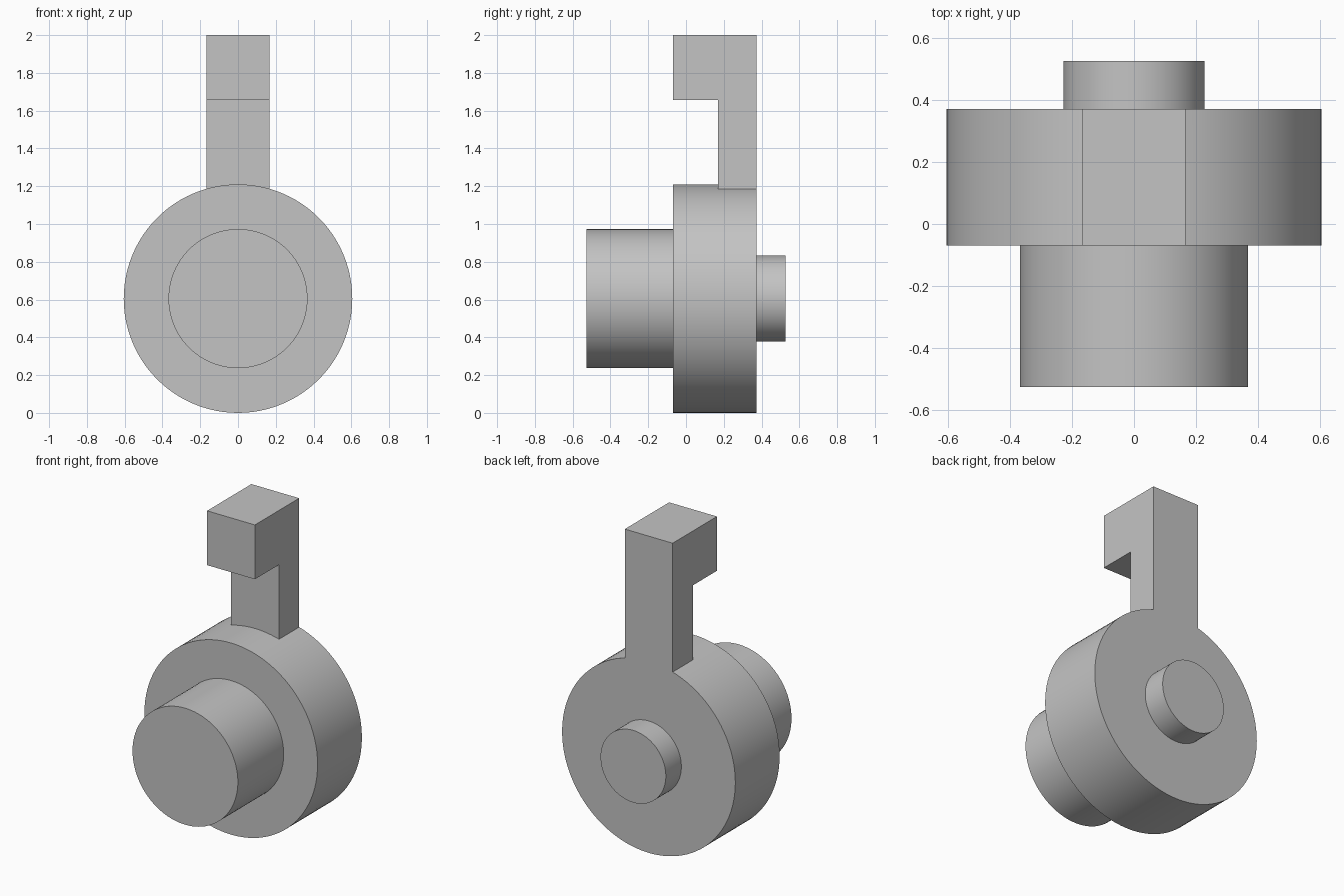
import bpy
import bmesh
from math import radians
from mathutils import Matrix, Vector

cube = bpy.data.objects.get("Cube")
if cube:
    bpy.data.objects.remove(cube, do_unlink=True)

# Single plain grey
grey = bpy.data.materials.new("plain grey")
grey.use_nodes = True
colour = (0.55, 0.55, 0.55, 1)
grey.diffuse_color = colour
grey.node_tree.nodes["Principled BSDF"].inputs["Base Color"].default_value = colour

AXIS_Z = 0.605
DISC_FRONT, DISC_BACK = -0.07, 0.372


def add_object(name, bm):
    bmesh.ops.recalc_face_normals(bm, faces=bm.faces)
    mesh = bpy.data.meshes.new(name)
    bm.to_mesh(mesh)
    bm.free()
    mesh.materials.append(grey)
    obj = bpy.data.objects.new(name, mesh)
    bpy.context.collection.objects.link(obj)
    return obj


def cylinder_y(name, radius, y0, y1):
    """Smooth cylinder along y, centred on the common axis."""
    bm = bmesh.new()
    place = Matrix.Translation((0, (y0 + y1) / 2, AXIS_Z)) @ Matrix.Rotation(radians(90), 4, "X")
    bmesh.ops.create_cone(bm, cap_ends=True, segments=96, radius1=radius,
                          radius2=radius, depth=y1 - y0, matrix=place)
    obj = add_object(name, bm)
    bpy.ops.object.select_all(action="DESELECT")
    obj.select_set(True)
    bpy.context.view_layer.objects.active = obj
    bpy.ops.object.shade_smooth_by_angle(angle=radians(30))
    return obj


# Round body with a front boss and a small rear stub
disc = cylinder_y("main_disc", 0.605, DISC_FRONT, DISC_BACK)
cylinder_y("front_boss", 0.368, -0.527, DISC_FRONT)
cylinder_y("rear_stub", 0.228, DISC_BACK, 0.527)

# Hooked arm: side profile extruded across x, root sunk into the disc
HALF_WIDTH = 0.167
profile = [(DISC_BACK, 1.1), (DISC_BACK, 2), (DISC_FRONT, 2),
           (DISC_FRONT, 1.657), (0.17, 1.657), (0.17, 1.1)]
bm = bmesh.new()
side = bm.faces.new([bm.verts.new((-HALF_WIDTH, y, z)) for y, z in profile])
extruded = bmesh.ops.extrude_face_region(bm, geom=[side])["geom"]
bmesh.ops.translate(bm, vec=Vector((2 * HALF_WIDTH, 0, 0)),
                    verts=[v for v in extruded if isinstance(v, bmesh.types.BMVert)])
arm = add_object("hooked_arm", bm)

# Fuse the arm with the disc so the back face is continuous
fuse = disc.modifiers.new("fuse_arm", "BOOLEAN")
fuse.operation = "UNION"
fuse.solver = "EXACT"
fuse.object = arm
bpy.context.view_layer.objects.active = disc
bpy.ops.object.modifier_apply(modifier=fuse.name)
bpy.data.objects.remove(arm, do_unlink=True)
disc.name = "main_disc_with_hooked_arm"
